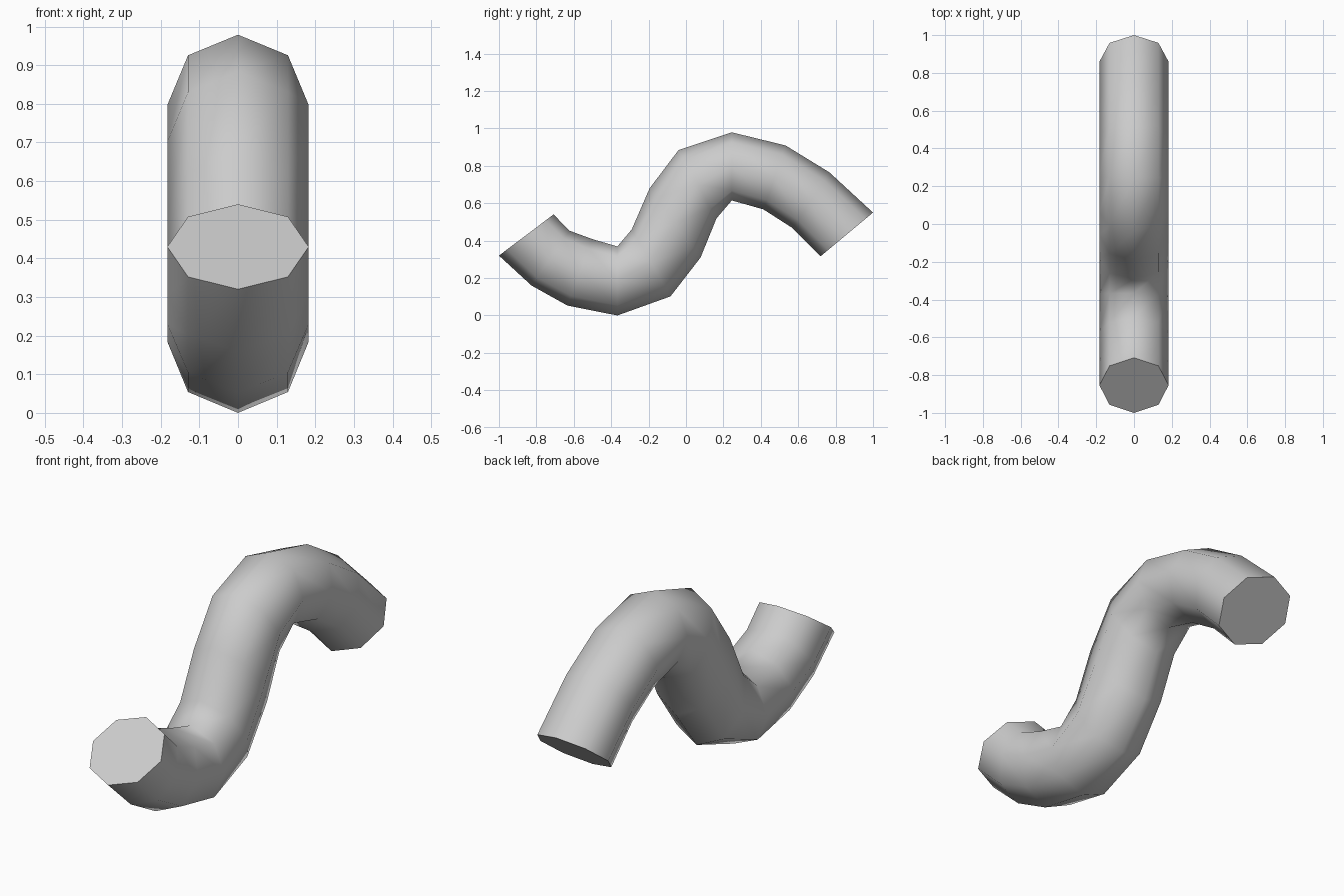
import bpy, bmesh, math
from mathutils import Vector

if "Cube" in bpy.data.objects:
    bpy.data.objects.remove(bpy.data.objects["Cube"])

SIDES = 8
RADIUS = 0.183

# Each cross-section of the S-bend: (upper y, upper z, lower y, lower z)
sections = [
    (-0.708, 0.54, -1.0, 0.32),
    (-0.623, 0.453, -0.826, 0.16),
    (-0.50, 0.408, -0.634, 0.053),
    (-0.367, 0.369, -0.367, 0.0),
    (-0.29, 0.46, -0.083, 0.102),
    (-0.195, 0.679, 0.078, 0.31),
    (-0.04, 0.884, 0.163, 0.519),
    (0.245, 0.979, 0.245, 0.615),
    (0.532, 0.909, 0.414, 0.567),
    (0.767, 0.765, 0.57, 0.467),
    (1.0, 0.55, 0.719, 0.316),
]

bm = bmesh.new()

# Octagonal rings spanning the upper and lower edge of the tube
rings = []
for uy, uz, ly, lz in sections:
    centre = Vector((0, (uy + ly) / 2, (uz + lz) / 2))
    up = Vector((0, uy, uz)) - centre
    side = Vector((RADIUS, 0, 0))
    angles = [2 * math.pi * i / SIDES for i in range(SIDES)]
    rings.append([bm.verts.new(centre + side * math.sin(a) + up * math.cos(a))
                  for a in angles])

# Smooth tube wall
for a, b in zip(rings, rings[1:]):
    for i in range(SIDES):
        j = (i + 1) % SIDES
        bm.faces.new((a[i], a[j], b[j], b[i])).smooth = True

# Flat end caps with crisp rims
for ring in (rings[0], rings[-1]):
    cap = bm.faces.new(ring)
    for edge in cap.edges:
        edge.smooth = False

bmesh.ops.recalc_face_normals(bm, faces=bm.faces)
mesh = bpy.data.meshes.new("bent_tube")
bm.to_mesh(mesh)
bm.free()
bpy.context.collection.objects.link(bpy.data.objects.new("bent_tube", mesh))
